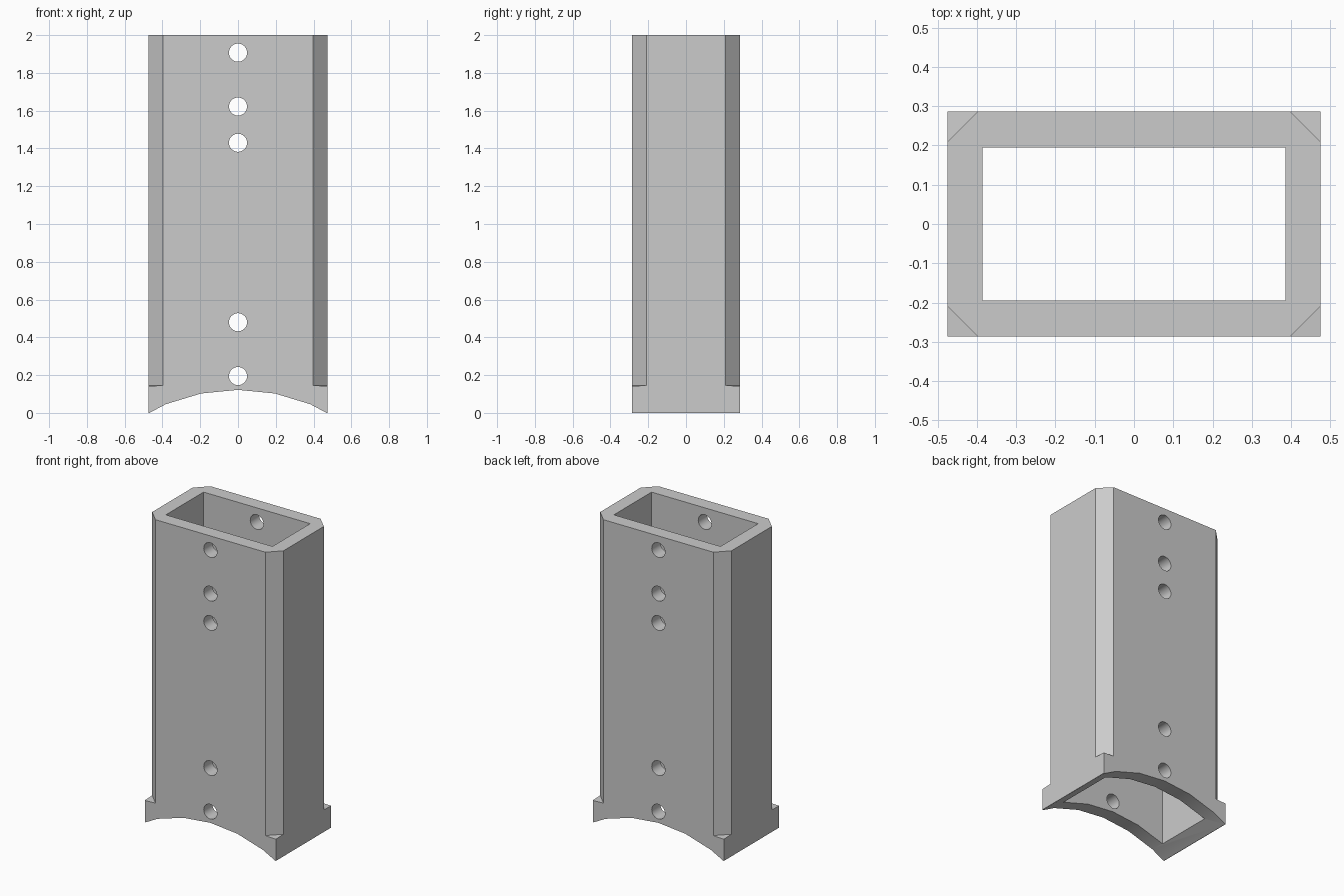
import bpy, math

cube = bpy.data.objects.get("Cube")
if cube:
    bpy.data.objects.remove(cube, do_unlink=True)

W, D, H = 0.475, 0.286, 2.0      # half width, half depth, height
CH = 0.077                       # corner chamfer
LEDGE = 0.145                    # where the chamfers stop

grey = bpy.data.materials.new("plain grey")
colour = (0.6, 0.6, 0.6, 1)
grey.diffuse_color = colour
grey.use_nodes = True
grey.node_tree.nodes["Principled BSDF"].inputs["Base Color"].default_value = colour


def prism(name, bottom, top):
    """Closed solid between two matching rings of points (counter-clockwise)."""
    n = len(bottom)
    faces = [tuple(reversed(range(n))), tuple(range(n, 2 * n))]
    faces += [(i, (i + 1) % n, n + (i + 1) % n, n + i) for i in range(n)]
    mesh = bpy.data.meshes.new(name)
    mesh.from_pydata(bottom + top, [], faces)
    mesh.materials.append(grey)
    obj = bpy.data.objects.new(name, mesh)
    bpy.context.collection.objects.link(obj)
    return obj


def box(name, w, d, z0, z1):
    ring = [(-w, -d), (w, -d), (w, d), (-w, d)]
    return prism(name, [(x, y, z0) for x, y in ring], [(x, y, z1) for x, y in ring])


def rod(name, r, z, sides):
    """Cylinder along y."""
    ring = [(r * math.sin(math.tau * i / sides), z + r * math.cos(math.tau * i / sides))
            for i in range(sides)]
    return prism(name, [(x, 1, z) for x, z in ring][::-1], [(x, -1, z) for x, z in ring][::-1])


def cut(target, cutter):
    cutter.hide_render = True
    mod = target.modifiers.new("cut", "BOOLEAN")
    mod.operation, mod.solver, mod.object = "DIFFERENCE", "EXACT", cutter
    bpy.context.view_layer.objects.active = target
    bpy.ops.object.modifier_apply(modifier=mod.name)
    bpy.data.objects.remove(cutter, do_unlink=True)


# Rectangular tube
tube = box("tube_body", W, D, 0, H)
cut(tube, box("bore", 0.386, 0.195, -1, H + 1))

# Chamfered corners that stop at a slightly sloping ledge
for sx in (-1, 1):
    for sy in (-1, 1):
        e = CH * 2
        ring = [(W - CH - CH, D + CH), (W + CH, D - CH - CH), (W + CH, D + CH)]
        drop = (0, 0, 0.01)
        if sx * sy < 0:
            ring, drop = ring[::-1], drop[::-1]
        low = [(sx * x, sy * y, LEDGE - d) for (x, y), d in zip(ring, drop)]
        cut(tube, prism("chamfer", low, [(x, y, H + 1) for x, y, z in low]))

# Saddle curve under the foot
cut(tube, rod("saddle", 1.0, 0.122 - 1.0, 32))

# Cross holes through front and back walls
for z in (1.907, 1.622, 1.43, 0.48, 0.195):
    cut(tube, rod("hole", 0.048, z, 32))

# Sharp edges stay, hole walls are smooth
bpy.ops.object.select_all(action="DESELECT")
tube.select_set(True)
bpy.context.view_layer.objects.active = tube
bpy.ops.object.shade_smooth_by_angle(angle=math.radians(15))
